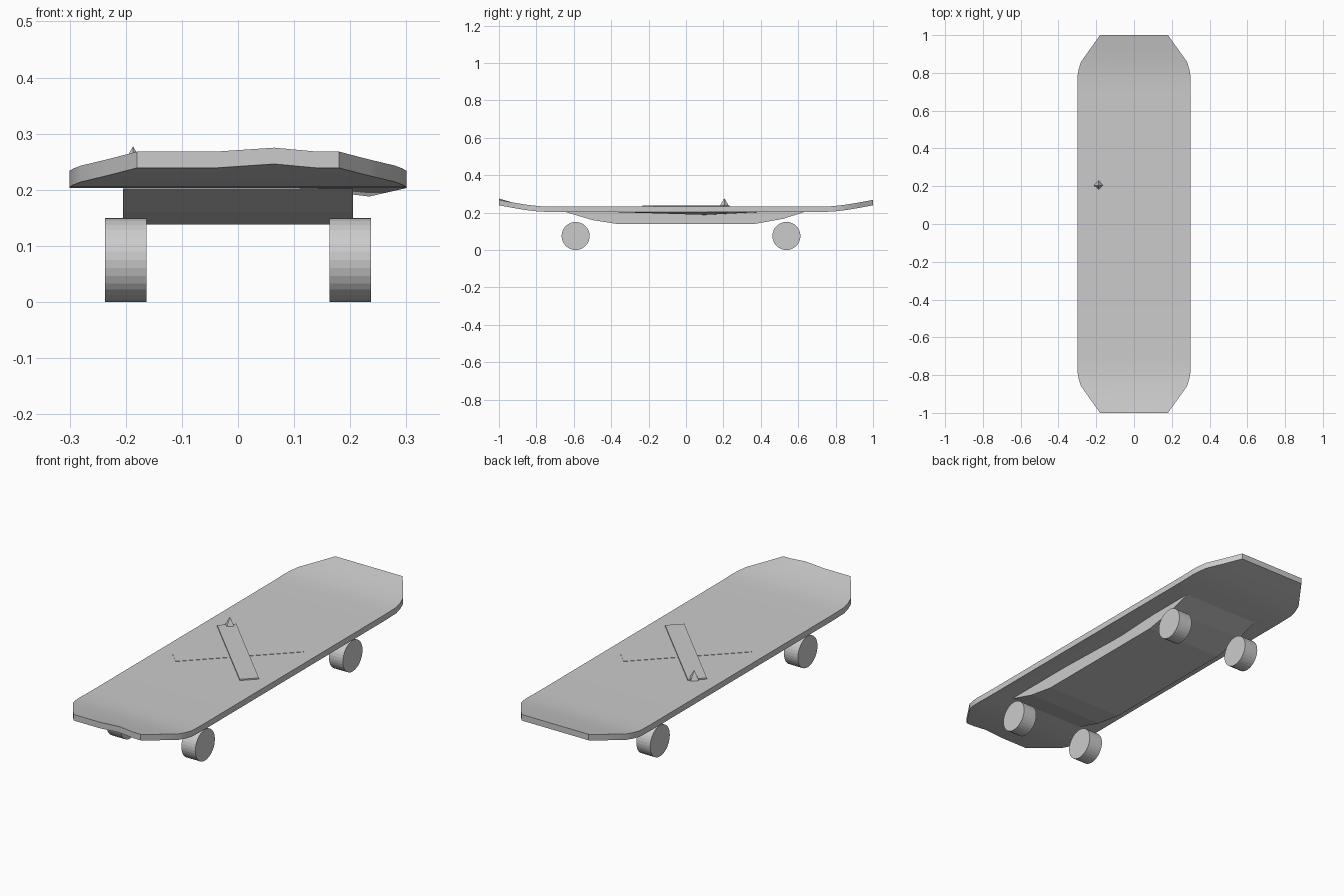
import bpy, bmesh
from math import pi
from mathutils import Matrix

if "Cube" in bpy.data.objects:
    bpy.data.objects.remove(bpy.data.objects["Cube"])


def new_object(name, bm):
    bmesh.ops.recalc_face_normals(bm, faces=bm.faces)
    mesh = bpy.data.meshes.new(name)
    bm.to_mesh(mesh)
    bm.free()
    obj = bpy.data.objects.new(name, mesh)
    bpy.context.collection.objects.link(obj)
    return obj


# Deck: lofted cross sections with clipped corners and raised ends
def build_deck():
    half = [(0.40, 0.30, 0.0), (0.70, 0.30, 0.0), (0.78, 0.30, 0.002),
            (0.82, 0.293, 0.006), (0.86, 0.28, 0.011), (0.93, 0.23, 0.023), (1.0, 0.18, 0.036)]
    stations = [(-y, w, l) for y, w, l in reversed(half)] + [(0.1, 0.30, 0.0)] + half
    columns = [-1, -0.22, 0.36, 0.78, 1]
    bm = bmesh.new()
    rings = []
    for y, w, lift in stations:
        top, bottom = [], []
        for i, c in enumerate(columns):
            peak = 0.007 if (y == -1.0 and i == 2) else 0
            sag = 0.015 if (y == 0.1 and i == 3) else 0
            top.append(bm.verts.new((c * w, y, 0.232 + lift + peak)))
            bottom.append(bm.verts.new((c * w, y, 0.203 + lift + peak - sag)))
        rings.append(top + bottom[::-1])
    n = len(rings[0])
    for a, b in zip(rings, rings[1:]):
        for i in range(n):
            j = (i + 1) % n
            bm.faces.new((a[i], a[j], b[j], b[i]))
    bm.faces.new(rings[0])
    bm.faces.new(rings[-1])
    deck = new_object("deck", bm)
    bpy.context.view_layer.objects.active = deck
    deck.select_set(True)
    bpy.ops.object.shade_smooth_by_angle(angle=0.5)


# Undercarriage: side profile extruded across the width
def build_undercarriage():
    profile = [(-0.64, 0.202), (-0.50, 0.16), (-0.36, 0.138),
               (0.36, 0.138), (0.52, 0.167), (0.63, 0.202)]
    bm = bmesh.new()
    face = bm.faces.new([bm.verts.new((-0.205, y, z)) for y, z in profile])
    result = bmesh.ops.extrude_face_region(bm, geom=[face])
    moved = [v for v in result["geom"] if isinstance(v, bmesh.types.BMVert)]
    bmesh.ops.translate(bm, verts=moved, vec=(0.41, 0, 0))
    new_object("undercarriage", bm)


# Wheels
def build_wheel(name, x, y):
    bm = bmesh.new()
    bmesh.ops.create_cone(bm, cap_ends=True, segments=32, radius1=0.075, radius2=0.075,
                          depth=0.074,
                          matrix=Matrix.Translation((x, y, 0.075)) @ Matrix.Rotation(pi / 2, 4, 'Y'))
    new_object(name, bm)


# Crossed strips lying on the deck
def build_strip(name, angle, top):
    bm = bmesh.new()
    m = (Matrix.Translation((0, 0, (top + 0.225) / 2)) @ Matrix.Rotation(angle, 4, 'Z')
         @ Matrix.Diagonal((0.57, 0.085, top - 0.225, 1)))
    bmesh.ops.create_cube(bm, size=1, matrix=m)
    new_object(name, bm)


build_deck()
build_undercarriage()
for side, x in (("left", -0.2), ("right", 0.2)):
    build_wheel("front_wheel_" + side, x, -0.59)
    build_wheel("back_wheel_" + side, x, 0.537)
build_strip("upper_strip", -pi / 4, 0.238)
build_strip("lower_strip", pi / 4, 0.2335)

# Small turned-up tip at the end of the upper strip
bm = bmesh.new()
bmesh.ops.create_cone(bm, cap_ends=True, segments=4, radius1=0.026, radius2=0, depth=0.045,
                      matrix=Matrix.Translation((-0.187, 0.205, 0.255)))
new_object("strip_tip", bm)
